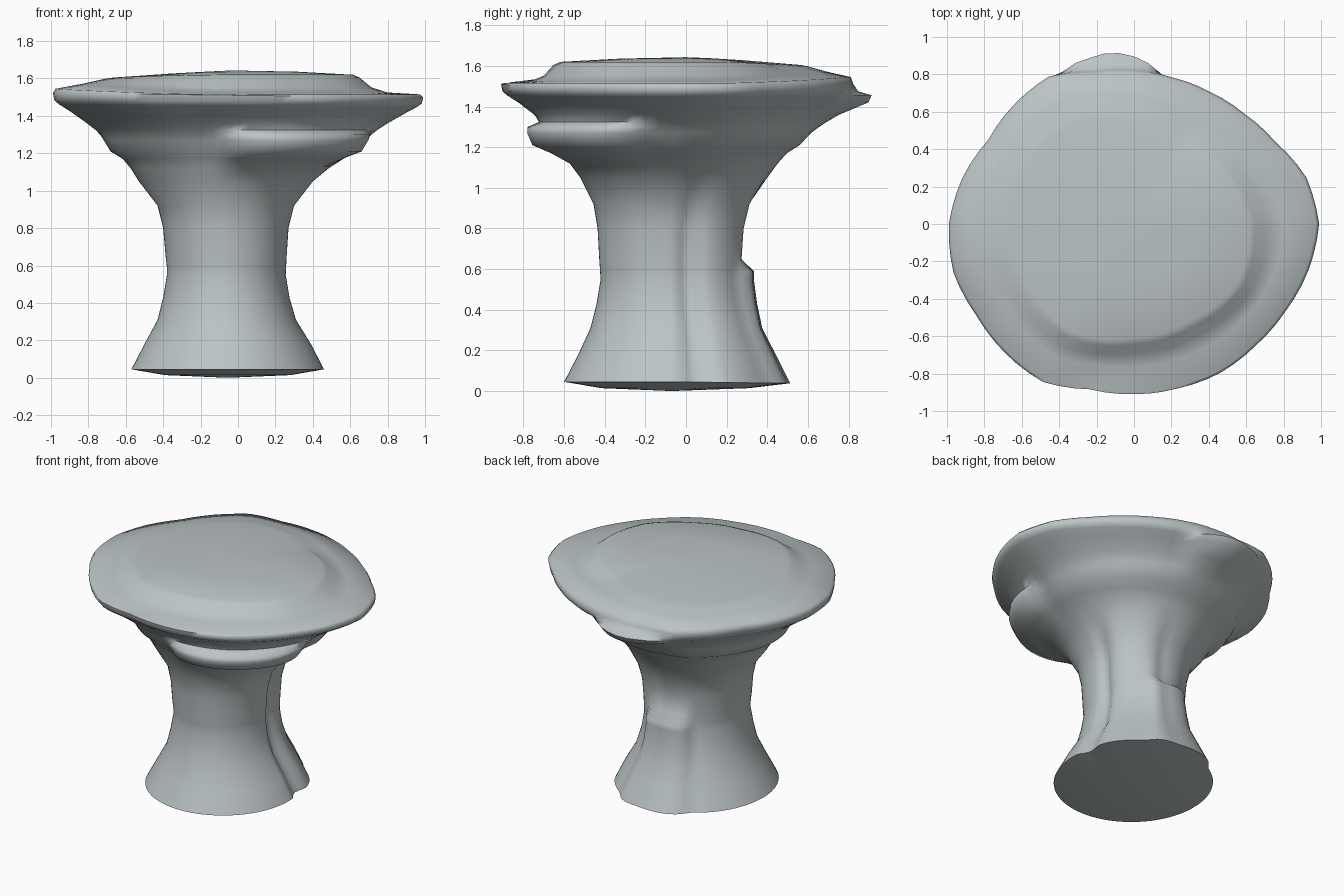
import bpy, bmesh, math

if "Cube" in bpy.data.objects:
    bpy.data.objects.remove(bpy.data.objects["Cube"])

SEG = 72

# ring extents of the body: z, left x, right x, front y, back y
BODY = [
    (0.045, -.57, .46, -.60, .455), (0.18, -.50, .39, -.53, .39), (0.31, -.43, .31, -.47, .33),
    (0.43, -.40, .275, -.44, .29), (0.55, -.38, .255, -.42, .27), (0.59, -.38, .257, -.423, .27),
    (0.65, -.387, .26, -.427, .27), (0.80, -.40, .27, -.435, .28), (0.92, -.43, .30, -.455, .31),
    (1.05, -.53, .40, -.52, .40), (1.12, -.585, .475, -.58, .455), (1.17, -.63, .55, -.62, .50),
    (1.21, -.70, .62, -.65, .57), (1.27, -.745, .66, -.69, .67), (1.30, -.765, .69, -.725, .69),
    (1.325, -.79, .72, -.76, .71),
    (1.36, -.83, .78, -.80, .73), (1.42, -.91, .89, -.86, .78), (1.455, -.95, .97, -.90, .81),
    (1.475, -.98, .99, -.905, .82), (1.51, -1.0, .985, -.91, .82)]

# radius by direction, evenly spaced from +x counter-clockwise
RIM = [.99, .955, .875, .834, .815, .81, .82, .84, .91, .905, .90, .95,
       .99, 1.0, .975, .975, .975, .915, .91, .91, .92, .92, .935, .965]
PLATEAU = [.645, .58, .50, .57, .65, .68, .70, .69, .70, .64, .63, .67]

# top rings: blend plateau->rim, height on the stepped side, height on the sloping side
TOP = [(.95, 1.515, 1.545), (.45, 1.525, 1.572), (.2, 1.552, 1.588), (.01, 1.605, 1.60)]
CAP = [(.95, 1.62, 1.605), (.5, 1.636, 1.627), (.2, 1.64, 1.638)]


def polar(table, a):
    t = a / (2 * math.pi) * len(table)
    i = int(t)
    f = t - i
    n = len(table)
    return table[i % n] * (1 - f) + table[(i + 1) % n] * f


def bump(a, centre, half, power=2):
    d = abs((math.degrees(a) - centre + 180) % 360 - 180) / half
    return max(0, 1 - d ** power)


def ramp(z, keys):
    for (z0, v0), (z1, v1) in zip(keys, keys[1:]):
        if z0 <= z <= z1:
            return v0 + (v1 - v0) * (z - z0) / (z1 - z0)
    return 0


def body_point(a, ring):
    z, xl, xr, yf, yb = ring
    c, s = math.cos(a), math.sin(a)
    ex = (xl + xr) / 2 + (xr - xl) / 2 * c
    ey = (yf + yb) / 2 + (yb - yf) / 2 * s
    w = min(1, max(0, (z - 1.05) / .36))
    r = polar(RIM, a) * (xr - xl) / 1.985
    x, y = ex * (1 - w) + r * c * w, ey * (1 - w) + r * s * w
    # ledge under the rim
    d = bump(a, -55, 42, 3) * ramp(z, [(1.05, 0), (1.12, .02), (1.17, .10), (1.21, .17),
                                       (1.27, .165), (1.30, .135), (1.325, .03), (1.36, 0)])
    # lip at the back
    d += bump(a, 98, 21) * ramp(z, [(1.27, 0), (1.36, .08), (1.42, .155), (1.455, .12), (1.475, .03), (1.51, 0)])
    # root, swelling and narrow fold on the stem
    d += bump(a, 88, 30, 4) * ramp(z, [(0, .06), (.31, .045), (.43, .06), (.59, .065), (.65, 0)])
    d += bump(a, 48, 30, 3) * ramp(z, [(0, .035), (.31, .04), (.92, .045), (1.12, 0)])
    d -= bump(a, 14, 9) * ramp(z, [(0, .03), (.8, .025), (1.05, 0)])
    tilt = ramp(z, [(1.36, 0), (1.51, .012)])
    base = ramp(z, [(0, .02), (.18, 0)])
    return x + d * c, y + d * s, z - tilt * x - base * max(0, y)


def top_point(a, k, z_step, z_slope, scale=1):
    p = polar(PLATEAU, a)
    r = (p + (polar(RIM, a) - p) * k) * scale
    s = min(1, max(0, .5 + .9 * math.cos(a + math.pi / 4)))
    return r * math.cos(a), r * math.sin(a), z_slope + (z_step - z_slope) * s


angles = [2 * math.pi * i / SEG for i in range(SEG)]
sides = [[body_point(a, b) for a in angles] for b in BODY]
# slightly domed underside ring
rings = [[(-.055 + (x + .055) * .65, -.07 + (y + .07) * .65, .014) for x, y, z in sides[0]]]
rings += sides
rings += [[top_point(a, *t) for a in angles] for t in TOP]
rings += [[top_point(a, 0, zs, zl, k) for a in angles] for k, zs, zl in CAP]

# pedestal skin
bm = bmesh.new()
loops = [[bm.verts.new(p) for p in ring] for ring in rings]
for lo, hi in zip(loops, loops[1:]):
    for i in range(SEG):
        j = (i + 1) % SEG
        bm.faces.new((lo[i], lo[j], hi[j], hi[i]))
under = bm.verts.new((-.055, -.07, 0))
crown = bm.verts.new((-.03, 0, 1.643))
for i in range(SEG):
    j = (i + 1) % SEG
    bm.faces.new((loops[0][j], loops[0][i], under))
    bm.faces.new((loops[-1][i], loops[-1][j], crown))
bmesh.ops.recalc_face_normals(bm, faces=bm.faces[:])
mesh = bpy.data.meshes.new("pedestal")
bm.to_mesh(mesh)
bm.free()

obj = bpy.data.objects.new("pedestal", mesh)
bpy.context.collection.objects.link(obj)
stone = bpy.data.materials.new("pale grey stone")
stone.diffuse_color = (.50, .55, .565, 1)
stone.use_nodes = True
stone.node_tree.nodes["Principled BSDF"].inputs["Base Color"].default_value = stone.diffuse_color
mesh.materials.append(stone)

bpy.context.view_layer.objects.active = obj
obj.select_set(True)
bpy.ops.object.shade_smooth_by_angle(angle=math.radians(70))
